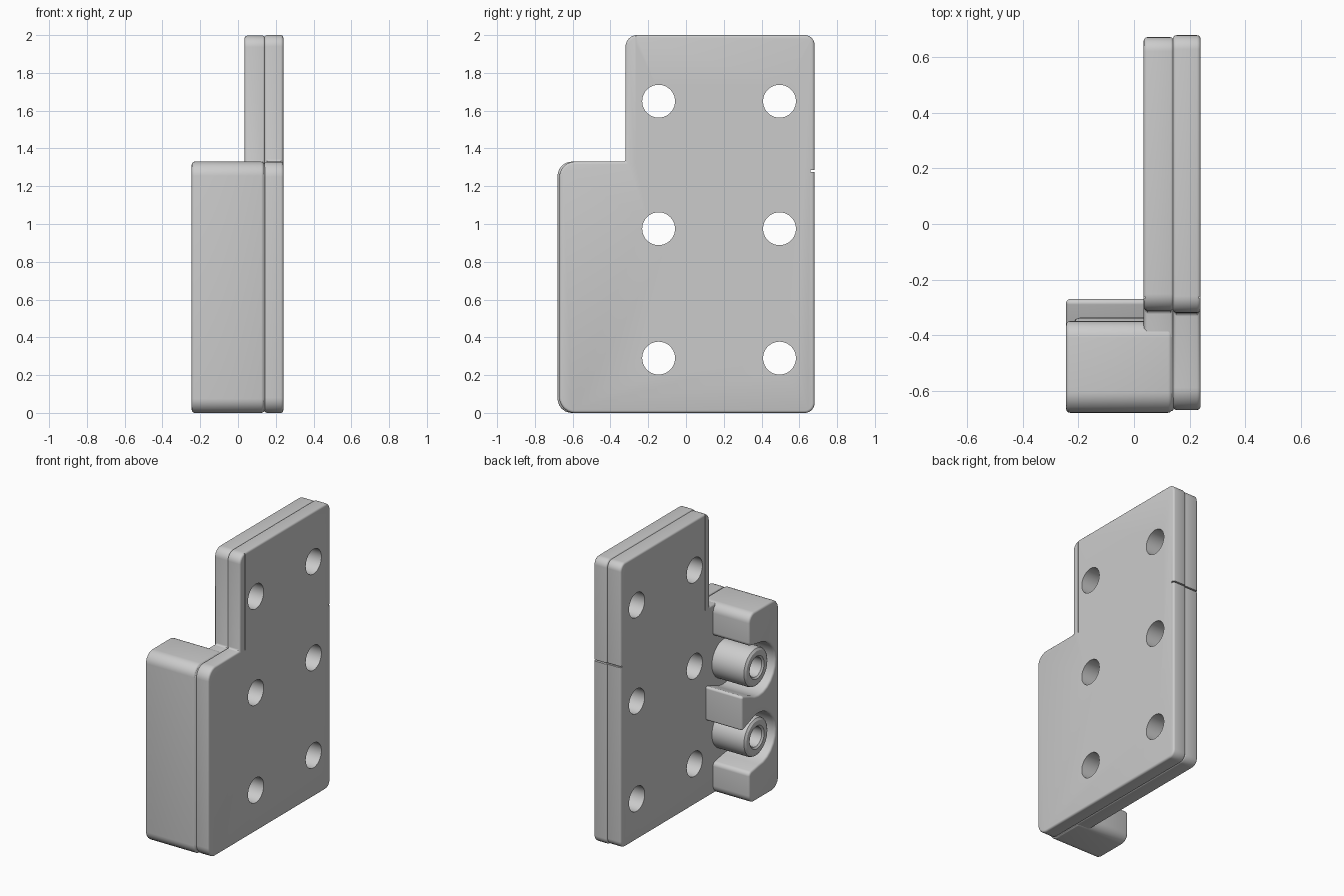
import bpy, bmesh, math
from mathutils import Vector, Matrix

cube = bpy.data.objects.get("Cube")
if cube:
    bpy.data.objects.remove(cube, do_unlink=True)

grey = bpy.data.materials.new("mid_grey")
grey.use_nodes = True
grey.diffuse_color = (0.6, 0.6, 0.6, 1)
grey.node_tree.nodes["Principled BSDF"].inputs["Base Color"].default_value = (0.6, 0.6, 0.6, 1)


def make_object(name, bm):
    bmesh.ops.recalc_face_normals(bm, faces=bm.faces)
    mesh = bpy.data.meshes.new(name)
    bm.to_mesh(mesh)
    bm.free()
    mesh.materials.append(grey)
    obj = bpy.data.objects.new(name, mesh)
    bpy.context.collection.objects.link(obj)
    return obj


def rounded(corners, steps=6):
    """Turn (y, z, radius) corners into an outline with filleted corners."""
    out = []
    for i, (y, z, r) in enumerate(corners):
        p = Vector((y, z))
        if r == 0:
            out.append(p)
            continue
        a = (Vector(corners[i - 1][:2]) - p).normalized()
        b = (Vector(corners[(i + 1) % len(corners)][:2]) - p).normalized()
        half = a.angle(b) / 2
        centre = p + (a + b).normalized() * r / math.sin(half)
        start = p + a * r / math.tan(half) - centre
        end = p + b * r / math.tan(half) - centre
        for k in range(steps + 1):
            t = k / steps
            out.append(centre + start.lerp(end, t).normalized() * r)
    return out


def extrude(name, outline, x0, x1):
    bm = bmesh.new()
    face = bm.faces.new([bm.verts.new((x0, p.x, p.y)) for p in outline])
    new = bmesh.ops.extrude_face_region(bm, geom=[face])["geom"]
    bmesh.ops.translate(bm, vec=(x1 - x0, 0, 0),
                        verts=[v for v in new if isinstance(v, bmesh.types.BMVert)])
    return make_object(name, bm)


def finish(obj, bevel=0, cutter=None):
    """Apply edge rounding and cuts, then smooth the curved faces."""
    if bevel:
        m = obj.modifiers.new("rounding", "BEVEL")
        m.width, m.segments, m.limit_method = bevel, 3, "ANGLE"
        m.angle_limit = math.radians(35)
    if cutter:
        m = obj.modifiers.new("cut", "BOOLEAN")
        m.operation, m.solver, m.object = "DIFFERENCE", "EXACT", cutter
    graph = bpy.context.evaluated_depsgraph_get()
    mesh = bpy.data.meshes.new_from_object(obj.evaluated_get(graph))
    obj.modifiers.clear()
    obj.data = mesh
    bpy.ops.object.select_all(action="DESELECT")
    obj.select_set(True)
    bpy.context.view_layer.objects.active = obj
    bpy.ops.object.shade_smooth_by_angle(angle=math.radians(32))


# Cutter: six screw holes, crease lines and the split in the back edge
bm = bmesh.new()
for y in (-0.145, 0.495):
    for z in (0.29, 0.975, 1.65):
        bmesh.ops.create_cone(bm, cap_ends=True, segments=40, radius1=0.087, radius2=0.087, depth=1,
                              matrix=Matrix.Translation((0.1, y, z)) @ Matrix.Rotation(math.pi / 2, 4, "Y"))


def cut_box(centre, size):
    bmesh.ops.create_cube(bm, size=1, matrix=Matrix.Translation(centre) @ Matrix.Diagonal((*size, 1)))


cut_box((0.24, -0.265, 1.7), (0.01, 0.006, 0.76))
cut_box((0.035, -0.265, 1.7), (0.01, 0.006, 0.76))
cut_box((0.14, 0.68, 1.28), (0.4, 0.04, 0.01))
cutter = make_object("hole_cutter", bm)
cutter.hide_render = True


# Stepped plates: outer cover and inner plate with a seam between them
def plate(name, front, back, step, low, shoulder, x0, x1):
    corners = [(front, low, 0.08), (back, low, 0.05), (back, 2 - low, 0.05),
               (step, 2 - low, 0.06), (step, shoulder, 0), (front, shoulder, 0.08)]
    finish(extrude(name, rounded(corners), x0, x1), 0.013, cutter)


plate("outer_cover", -0.67, 0.68, -0.32, 0, 1.33, 0.14, 0.24)
plate("inner_plate", -0.675, 0.673, -0.312, 0.003, 1.325, 0.035, 0.144)
bpy.data.objects.remove(cutter, do_unlink=True)

# Front housing: two end arms, a middle tab and two round pockets
MID, GAP, CY, R = 0.665, 0.245, -0.46, 0.18


def pocket_half(side):
    """Outline from the middle tab round one pocket to the outer end."""
    pts = [(-0.27, MID + side * 0.125, 0.015)]
    for k in range(15):
        a = math.radians(-60 - 210 * k / 14)
        pts.append((CY + R * math.cos(a), MID + side * (GAP + R * math.sin(a)), 0))
    return pts + [(-0.35, MID + side * (GAP + R + 0.02), 0.03),
                  (-0.35, MID + side * 0.665, 0.06), (-0.68, MID + side * 0.665, 0.075)]


corners = pocket_half(1) + pocket_half(-1)[::-1]
finish(extrude("front_housing", rounded(corners), -0.245, 0.138), 0.018)

# Hollow bosses standing in the pockets
profile = [(0.135, 0.05), (0.135, -0.195), (0.13, -0.21), (0.115, -0.22), (0.08, -0.22),
           (0.068, -0.21), (0.065, -0.1), (0, -0.1)]
for name, side in (("upper_boss", 1), ("lower_boss", -1)):
    centre = Vector((0, -0.472, MID + side * GAP))
    bm = bmesh.new()
    verts = [bm.verts.new(centre + Vector((x, r, 0))) for r, x in profile]
    edges = [bm.edges.new(pair) for pair in zip(verts, verts[1:])]
    bmesh.ops.spin(bm, geom=verts + edges, cent=centre, axis=(1, 0, 0),
                   angle=2 * math.pi, steps=40)
    bmesh.ops.remove_doubles(bm, verts=bm.verts, dist=0.0005)
    finish(make_object(name, bm))
